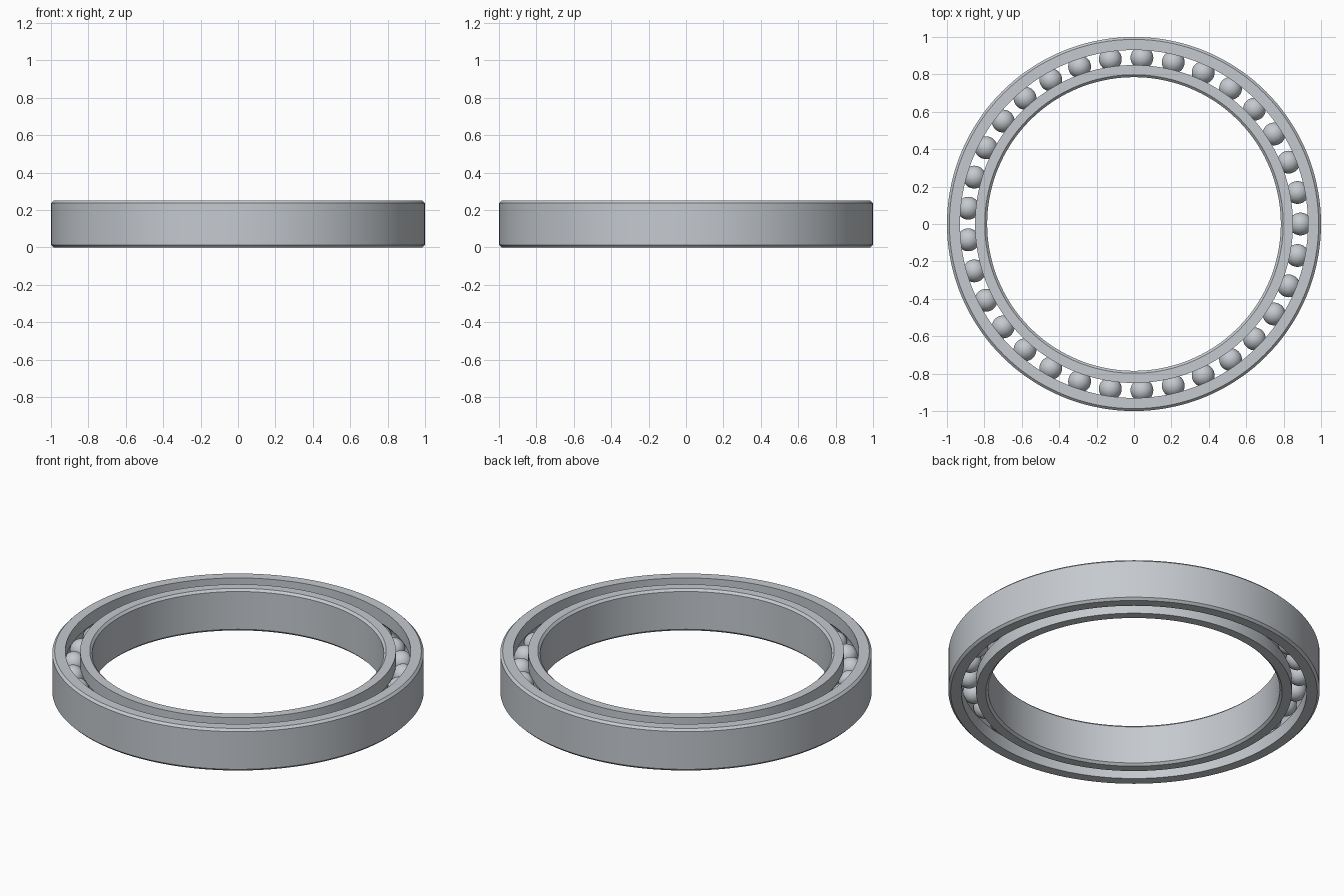
import bpy, bmesh
from math import sin, cos, pi, sqrt, acos, radians

cube = bpy.data.objects.get("Cube")
if cube:
    bpy.data.objects.remove(cube, do_unlink=True)

HEIGHT = 0.25
MID = HEIGHT / 2
PITCH = 0.89          # radius of the ball circle
BALL = 0.061          # ball radius
GROOVE = 0.0625       # raceway radius
BALLS = 33
CHAMFER = 0.013
SEGMENTS = 144

steel = bpy.data.materials.new("steel grey")
steel.use_nodes = True
colour = (0.56, 0.59, 0.625, 1)
steel.diffuse_color = colour
steel.node_tree.nodes["Principled BSDF"].inputs["Base Color"].default_value = colour


def finish(name, bm):
    """Turn a bmesh into a smooth-shaded steel object."""
    bmesh.ops.recalc_face_normals(bm, faces=bm.faces)
    mesh = bpy.data.meshes.new(name)
    bm.to_mesh(mesh)
    bm.free()
    mesh.materials.append(steel)
    obj = bpy.data.objects.new(name, mesh)
    bpy.context.collection.objects.link(obj)
    bpy.ops.object.select_all(action="DESELECT")
    obj.select_set(True)
    bpy.context.view_layer.objects.active = obj
    bpy.ops.object.shade_smooth_by_angle(angle=radians(30))


def race(name, plain, grooved):
    """Spin a ring section with a chamfered plain wall and a grooved wall."""
    side = 1 if grooved > PITCH else -1
    inset = plain - side * CHAMFER
    points = [(grooved, 0), (inset, 0), (plain, CHAMFER),
              (plain, HEIGHT - CHAMFER), (inset, HEIGHT), (grooved, HEIGHT)]
    # Circular raceway, from its upper lip to its lower lip
    half = acos(abs(grooved - PITCH) / GROOVE)
    steps = 12
    for i in range(steps + 1):
        a = half * (1 - 2 * i / steps)
        points.append((PITCH + side * GROOVE * cos(a), MID + GROOVE * sin(a)))
    bm = bmesh.new()
    rings = []
    for s in range(SEGMENTS):
        t = 2 * pi * s / SEGMENTS
        rings.append([bm.verts.new((r * cos(t), r * sin(t), z)) for r, z in points])
    for s in range(SEGMENTS):
        a, b = rings[s], rings[(s + 1) % SEGMENTS]
        for i in range(len(points)):
            j = (i + 1) % len(points)
            bm.faces.new((a[i], b[i], b[j], a[j]))
    finish(name, bm)


# Outer and inner races
race("outer_race", 1.0, 0.93)
race("inner_race", 0.785, 0.85)

# Balls, evenly spaced between the races
for n in range(BALLS):
    t = 2 * pi * n / BALLS
    bm = bmesh.new()
    bmesh.ops.create_uvsphere(bm, u_segments=32, v_segments=18, radius=BALL)
    bmesh.ops.translate(bm, verts=bm.verts, vec=(PITCH * cos(t), PITCH * sin(t), MID))
    finish(f"ball_{n + 1}", bm)
